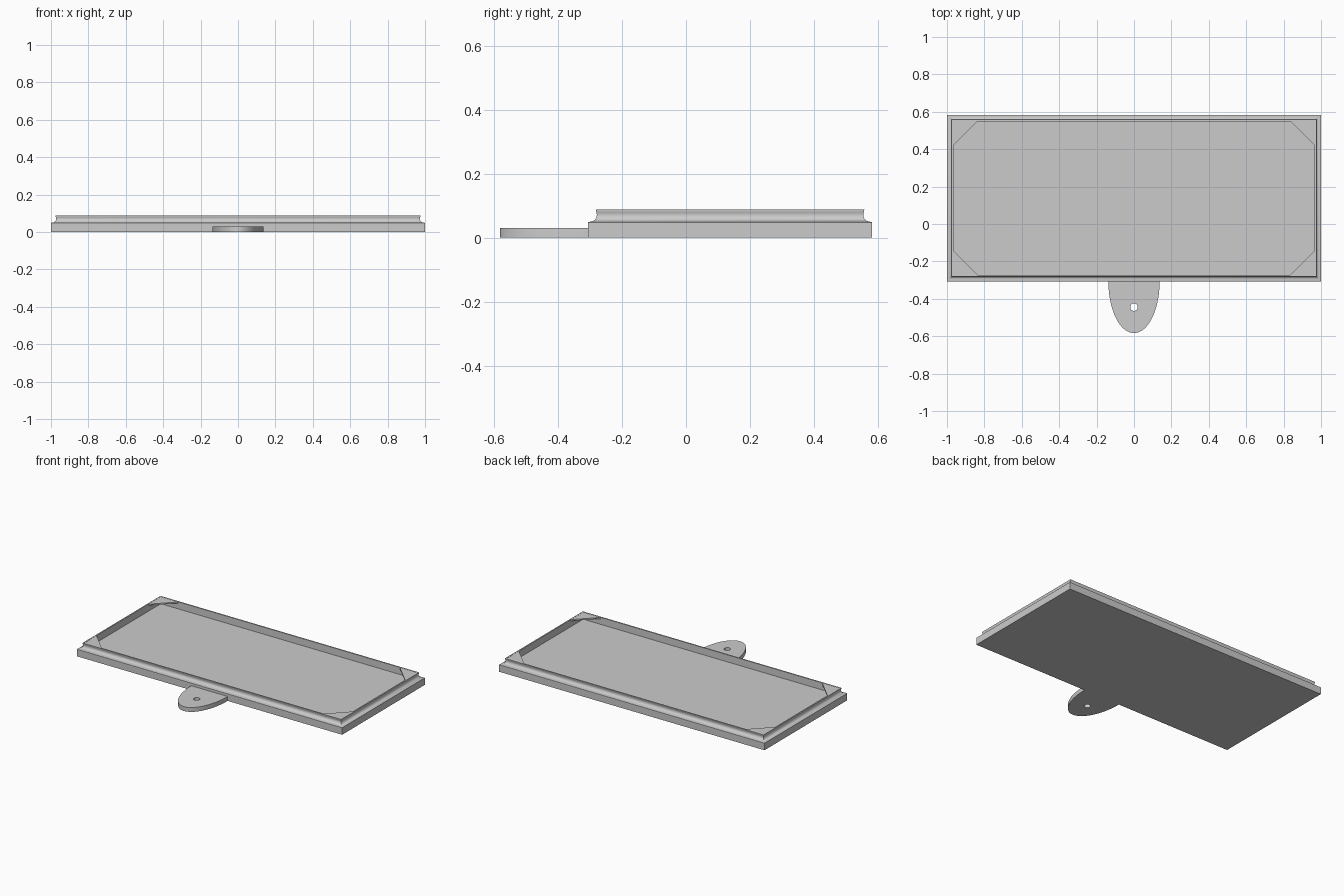
import bpy, bmesh, math

cube = bpy.data.objects.get("Cube")
if cube:
    bpy.data.objects.remove(cube, do_unlink=True)

grey = bpy.data.materials.new("grey plastic")
grey.use_nodes = True
colour = (0.6, 0.6, 0.6, 1)
grey.diffuse_color = colour
grey.node_tree.nodes["Principled BSDF"].inputs["Base Color"].default_value = colour

BACK, FRONT, TIP = 0.583, -0.307, -0.583
FLOOR, TOP, WALL, TAB_H = 0.04, 0.088, 0.034, 0.03


def finish(name, bm):
    """Turn a bmesh into a named, shaded object."""
    bmesh.ops.recalc_face_normals(bm, faces=bm.faces)
    mesh = bpy.data.meshes.new(name)
    bm.to_mesh(mesh)
    bm.free()
    mesh.materials.append(grey)
    obj = bpy.data.objects.new(name, mesh)
    bpy.context.collection.objects.link(obj)
    bpy.ops.object.select_all(action="DESELECT")
    obj.select_set(True)
    bpy.context.view_layer.objects.active = obj
    bpy.ops.object.shade_smooth_by_angle(angle=math.radians(35))
    return obj


def prism(name, points, z0, z1):
    """Extrude a flat outline between two heights."""
    bm = bmesh.new()
    face = bm.faces.new([bm.verts.new((x, y, z0)) for x, y in points])
    new = bmesh.ops.extrude_face_region(bm, geom=[face])["geom"]
    for v in new:
        if isinstance(v, bmesh.types.BMVert):
            v.co.z = z1
    return finish(name, bm)


# Lid tray: rectangular rings following a (inset, height) wall profile
cove = [(0.006 + 0.022 * math.sin(a), 0.072 - 0.022 * math.cos(a))
        for a in (math.radians(d) for d in range(0, 121, 15))]
profile = [(0, 0), (0, 0.048), (0.004, 0.05)] + cove
profile += [(0.025, TOP), (WALL, TOP), (WALL, FLOOR)]
bm = bmesh.new()
rings = []
for inset, z in profile:
    x, y0, y1 = 1 - inset, FRONT + inset, BACK - inset
    rings.append([bm.verts.new((px, py, z))
                  for px, py in ((-x, y0), (x, y0), (x, y1), (-x, y1))])
for low, high in zip(rings, rings[1:]):
    for i in range(4):
        j = (i + 1) % 4
        bm.faces.new((low[i], low[j], high[j], high[i]))
bm.faces.new(rings[0])
bm.faces.new(rings[-1])
finish("lid_tray", bm)

# Thin triangular webs across the inner corners
LEG = 0.13
for x_name, sx in (("left", 1), ("right", -1)):
    for y_name, y, sy in (("front", FRONT + WALL, 1), ("back", BACK - WALL, -1)):
        x = sx * (1 - WALL)
        prism(f"{y_name}_{x_name}_corner_web",
              [(x, y), (x - sx * LEG, y), (x, y + sy * LEG)],
              TOP - 0.01, TOP - 0.001)

# Half-elliptical pull tab with a round hole, bridged as two rims
STEPS, HOLE_Y, HOLE_R = 48, -0.445, 0.02
bm = bmesh.new()
loops = []
for z in (0, TAB_H):
    outer, hole = [], []
    for i in range(STEPS):
        a = math.pi * i / (STEPS - 1)
        x, y = 0.137 * math.cos(a), FRONT + (TIP - FRONT) * math.sin(a)
        outer.append(bm.verts.new((x, y, z)))
        t = 2 * math.pi * i / STEPS
        hole.append(bm.verts.new((HOLE_R * math.cos(t), HOLE_Y + HOLE_R * math.sin(t), z)))
    edges = [bm.edges.new((ring[i], ring[(i + 1) % STEPS]))
             for ring in (outer, hole) for i in range(STEPS)]
    bmesh.ops.triangle_fill(bm, use_beauty=True, use_dissolve=False, edges=edges)
    loops.append((outer, hole))
for low, high in zip(*loops):
    for i in range(STEPS):
        j = (i + 1) % STEPS
        bm.faces.new((low[i], low[j], high[j], high[i]))
finish("pull_tab", bm)
